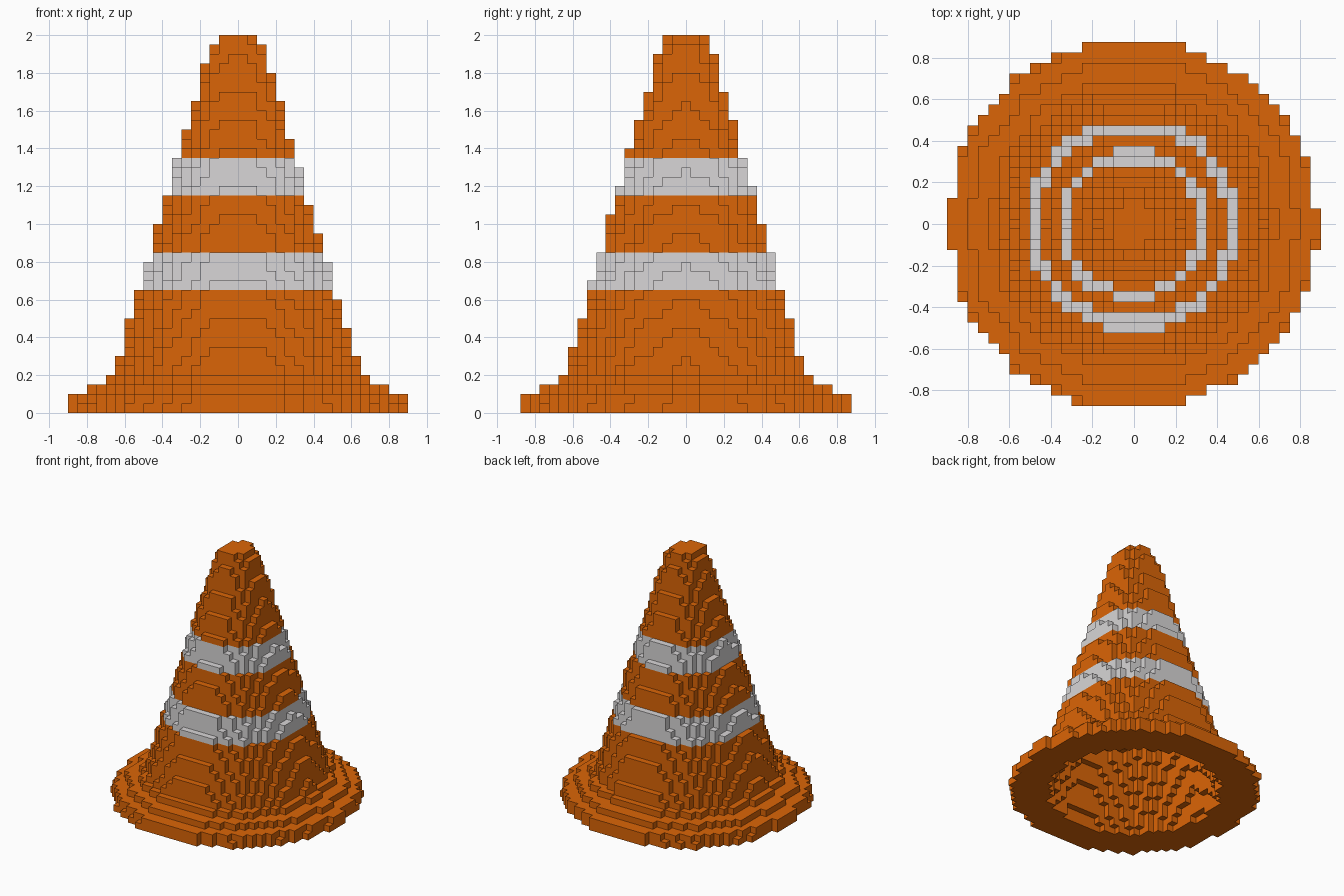
import bpy
import math
from mathutils import Vector

cube = bpy.data.objects.get("Cube")
if cube:
    bpy.data.objects.remove(cube, do_unlink=True)

V = 0.05                 # block size
LAYERS = 40
SIDES = 14               # the blocks trace a 14-sided cone
CX, CY = -0.005, -0.002
TAPER = 0.296            # loss of radius per unit of height


def make_material(name, rgb):
    mat = bpy.data.materials.new(name)
    mat.use_nodes = True
    mat.diffuse_color = (*rgb, 1)
    mat.node_tree.nodes["Principled BSDF"].inputs["Base Color"].default_value = (*rgb, 1)
    return mat


orange = make_material("cone orange", (0.71, 0.13, 0.002))
grey = make_material("band grey", (0.69, 0.675, 0.68))

STEP = 2 * math.pi / SIDES
NORMALS = [(math.cos((n + 0.5) * STEP), math.sin((n + 0.5) * STEP)) for n in range(SIDES)]


def ring_size(dx, dy):
    """Corner radius of the 14-sided outline that passes through a point."""
    return max(dx * nx + dy * ny for nx, ny in NORMALS) / math.cos(STEP / 2)


def cone_radius(z):
    return 0.5025 - TAPER * (z - 0.6)


# Flared foot and narrowed tip override the straight taper
OUTER = {0: 0.872, 1: 0.866, 2: 0.77, 3: 0.67, LAYERS - 1: 0.09}


def centre(i, j, k):
    return (i + 0.5) * V, j * V, (k + 0.5) * V


# Keep every block that the thin cone wall passes through, plus the solid foot and cap
cells = set()
for k in range(LAYERS):
    outer = OUTER.get(k, cone_radius(k * V))
    inner = cone_radius((k + 1) * V) if k < LAYERS - 1 else 0
    for i in range(-19, 19):
        for j in range(-19, 20):
            x, y, _ = centre(i, j, k)
            dx, dy = abs(x - CX), abs(y - CY)
            nearest = ring_size(max(dx - V / 2, 0), max(dy - V / 2, 0))
            farthest = ring_size(dx + V / 2, dy + V / 2)
            if nearest <= outer and farthest >= inner:
                cells.add((i, j, k))

DIRECTIONS = [(1, 0, 0), (-1, 0, 0), (0, 1, 0), (0, -1, 0), (0, 0, 1), (0, 0, -1)]


def block_part(name, first, last, mat):
    """Skin the exposed block sides of the layers from first up to last."""
    verts, faces, index = [], [], {}
    for cell in sorted(c for c in cells if first <= c[2] < last):
        mid = Vector(centre(*cell))
        for d in DIRECTIONS:
            if tuple(a + b for a, b in zip(cell, d)) in cells:
                continue
            n = Vector(d)
            u = Vector((d[1], d[2], d[0]))
            w = n.cross(u)
            face = []
            for su, sw in ((-1, -1), (1, -1), (1, 1), (-1, 1)):
                p = mid + (n + u * su + w * sw) * (V / 2)
                key = tuple(round(c, 4) for c in p)
                if key not in index:
                    index[key] = len(verts)
                    verts.append(key)
                face.append(index[key])
            faces.append(face)
    mesh = bpy.data.meshes.new(name)
    mesh.from_pydata(verts, [], faces)
    mesh.materials.append(mat)
    obj = bpy.data.objects.new(name, mesh)
    bpy.context.collection.objects.link(obj)


# Parts from the ground up
block_part("base_flange", 0, 4, orange)
block_part("lower_cone", 4, 13, orange)
block_part("lower_band", 13, 17, grey)
block_part("middle_cone", 17, 23, orange)
block_part("upper_band", 23, 27, grey)
block_part("cone_tip", 27, LAYERS, orange)
